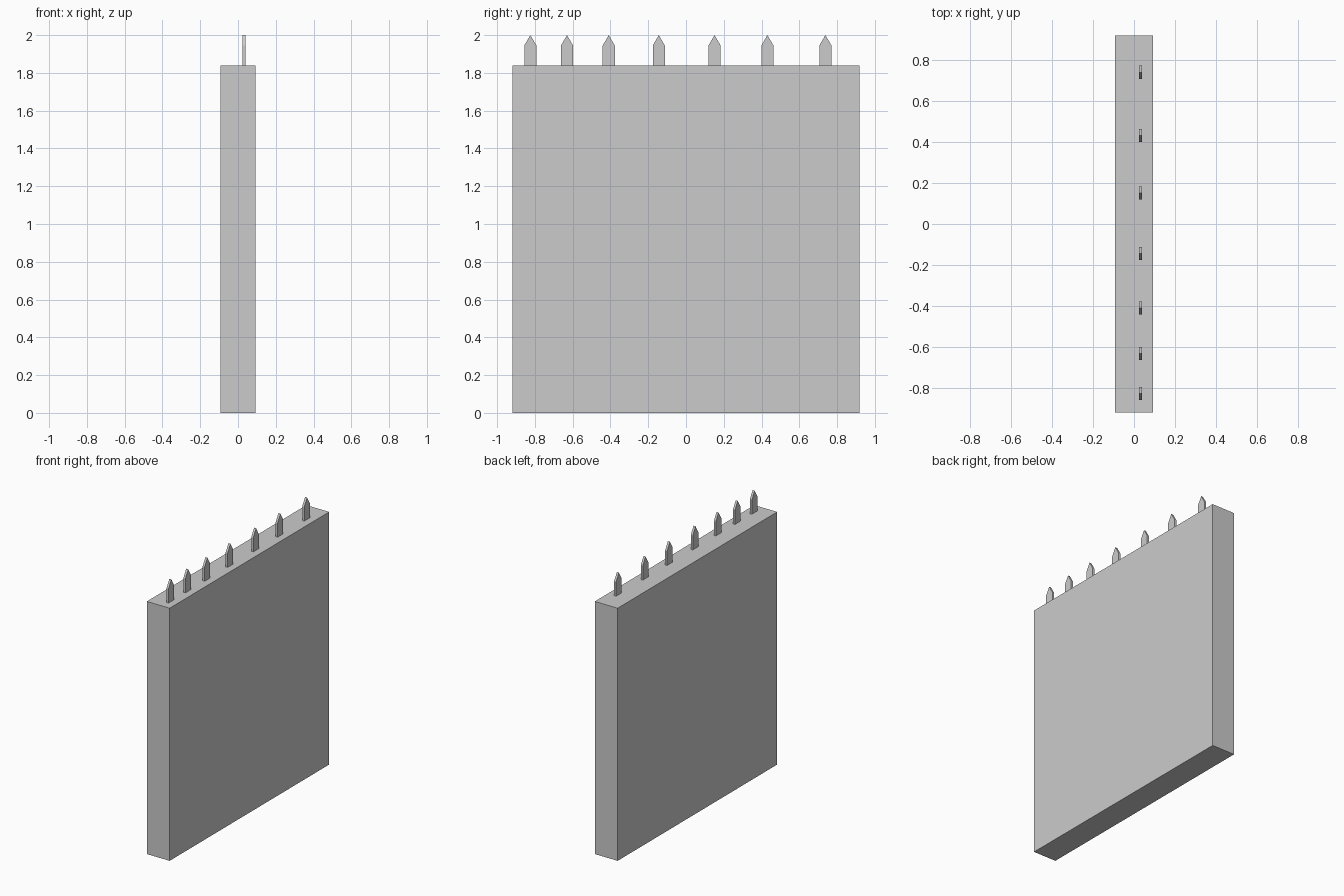
import bpy, bmesh

if "Cube" in bpy.data.objects:
    bpy.data.objects.remove(bpy.data.objects["Cube"])

# Wall slab
bpy.ops.mesh.primitive_cube_add(size=1, location=(0, 0, 0.92))
wall = bpy.context.object
wall.name = "wall"
wall.scale = (0.184, 1.836, 1.84)
bpy.ops.object.transform_apply(location=False, rotation=False, scale=True)


def picket(name, y):
    """Flat pointed picket: a five-sided profile extruded along x."""
    profile = [(-0.032, 1.84), (0.032, 1.84), (0.032, 1.945), (0, 2.0), (-0.032, 1.945)]
    bm = bmesh.new()
    face = bm.faces.new([bm.verts.new((-0.008, py, pz)) for py, pz in profile])
    ext = bmesh.ops.extrude_face_region(bm, geom=[face])
    verts = [v for v in ext["geom"] if isinstance(v, bmesh.types.BMVert)]
    bmesh.ops.translate(bm, vec=(0.016, 0, 0), verts=verts)
    bmesh.ops.recalc_face_normals(bm, faces=bm.faces)
    mesh = bpy.data.meshes.new(name)
    bm.to_mesh(mesh)
    bm.free()
    obj = bpy.data.objects.new(name, mesh)
    obj.location = (0.032, y, 0)
    bpy.context.collection.objects.link(obj)


# Unevenly spaced row of pickets along the top
for i, y in enumerate([-0.824, -0.63, -0.409, -0.144, 0.151, 0.431, 0.738]):
    picket(f"picket_{i + 1}", y)
